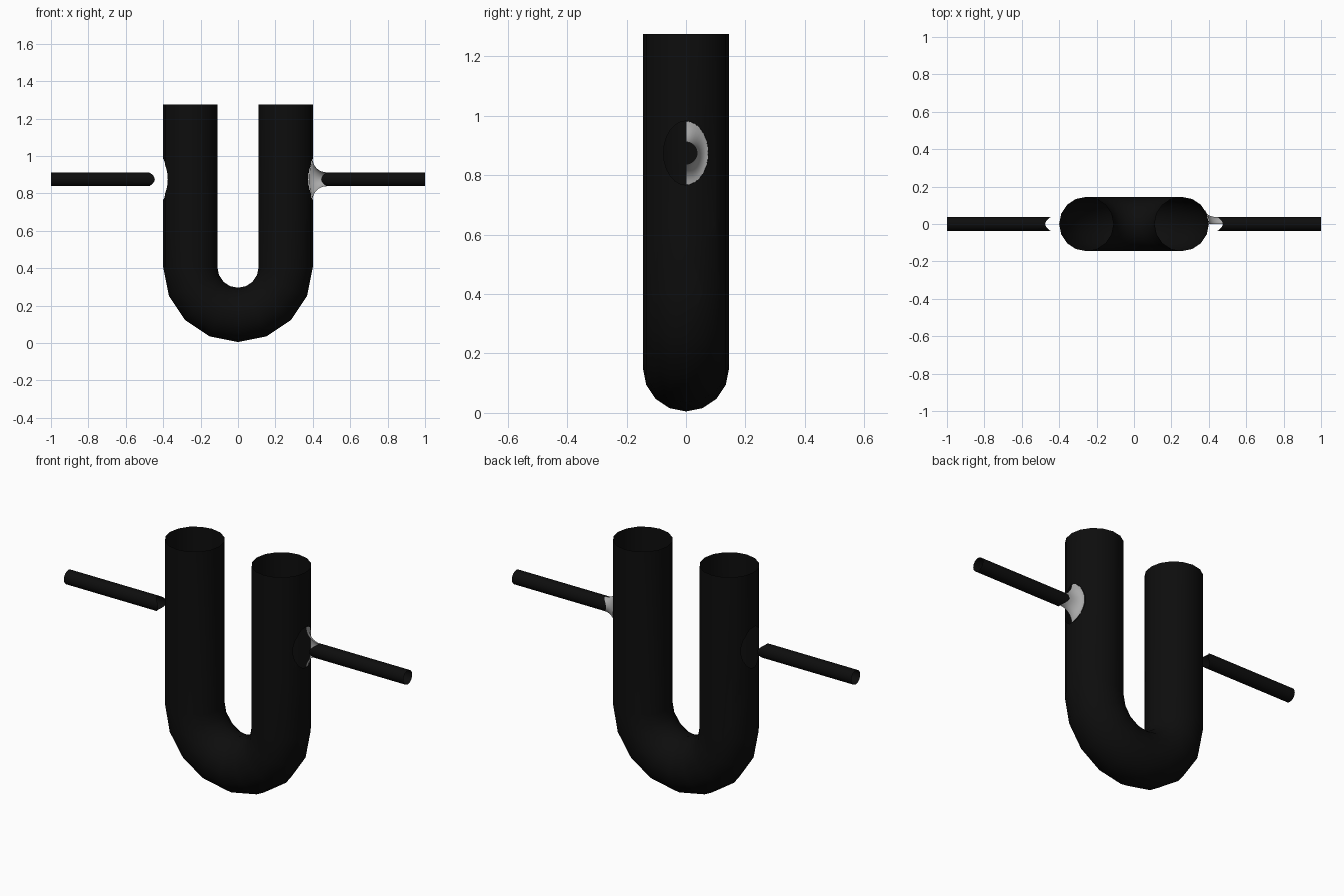
import bpy, bmesh
from math import sin, cos, pi, sqrt
from mathutils import Vector

cube = bpy.data.objects.get("Cube")
if cube:
    bpy.data.objects.remove(cube)

TUBE_R, LEG_X, BEND_Z, TOP_Z = 0.145, 0.255, 0.405, 1.275
PORT_Z, HOLE_Y, HOLE_Z = 0.875, 0.075, 0.107
ROD_R, ROD_X = 0.037, 0.475


def material(name, value):
    m = bpy.data.materials.new(name)
    m.use_nodes = True
    m.diffuse_color = (value, value, value, 1)
    m.node_tree.nodes["Principled BSDF"].inputs["Base Color"].default_value = m.diffuse_color
    return m


black = material("black", 0.004)
grey = material("light grey", 0.4)


def finish(bm, name, mat):
    mesh = bpy.data.meshes.new(name)
    bm.to_mesh(mesh)
    bm.free()
    mesh.materials.append(mat)
    ob = bpy.data.objects.new(name, mesh)
    bpy.context.collection.objects.link(ob)
    bpy.ops.object.select_all(action='DESELECT')
    bpy.context.view_layer.objects.active = ob
    ob.select_set(True)
    bpy.ops.object.shade_smooth_by_angle(angle=pi / 6)
    return ob


def skin(rings, closed):
    """Quad skin over a list of point rings."""
    bm = bmesh.new()
    rows = [[bm.verts.new(p) for p in ring] for ring in rings]
    n = len(rows[0])
    for a, b in zip(rows, rows[1:]):
        for i in range(n if closed else n - 1):
            j = (i + 1) % n
            bm.faces.new((a[i], a[j], b[j], b[i]))
    return bm


# U-shaped tube, open at both tops
def tube_ring(centre, radial):
    return [centre + TUBE_R * (cos(k * pi / 8) * radial + sin(k * pi / 8) * Vector((0, 1, 0)))
            for k in range(16)]


X = Vector((1, 0, 0))
rings = [tube_ring(Vector((LEG_X, 0, TOP_Z)), X)]
for k in range(9):
    radial = Vector((cos(k * pi / 8), 0, -sin(k * pi / 8)))
    rings.append(tube_ring(Vector((0, 0, BEND_Z)) + LEG_X * radial, radial))
rings.append(tube_ring(Vector((-LEG_X, 0, TOP_Z)), -X))
bm = skin(rings, True)
bmesh.ops.recalc_face_normals(bm, faces=bm.faces)

# Oval side ports: trim the outer wall by tangent planes, then remove what is left inside
for side in (1, -1):
    inside = [f for f in bm.faces if f.calc_center_median().x * side > LEG_X
              and f.calc_center_median().z > BEND_Z + 0.1]
    for k in range(24):
        a = (k + 0.5) * pi / 12
        point = Vector((0, HOLE_Y * cos(a), PORT_Z + HOLE_Z * sin(a)))
        normal = Vector((0, cos(a) / HOLE_Y, sin(a) / HOLE_Z)).normalized()
        edges = {e for f in inside for e in f.edges}
        verts = {v for f in inside for v in f.verts}
        cut = bmesh.ops.bisect_plane(bm, geom=inside + list(edges) + list(verts),
                                     plane_co=point, plane_no=normal, dist=1e-6)
        faces = [g for g in cut["geom"] if isinstance(g, bmesh.types.BMFace)]
        inside = [f for f in faces if (f.calc_center_median() - point).dot(normal) < 0]
    bmesh.ops.delete(bm, geom=inside, context='FACES')
finish(bm, "u_tube", black)


# Side rods with a saddle-shaped inner end
def rod_end(a):
    return ROD_X - 0.03 * cos(a) ** 2


for side, name in ((1, "left_rod"), (-1, "right_rod")):
    angles = [k * pi / 12 for k in range(24)]
    rings = [[(side * (1 if outer else rod_end(a)), ROD_R * cos(a), PORT_Z + ROD_R * sin(a))
              for a in angles] for outer in (False, True)]
    bm = skin(rings, True)
    bmesh.ops.recalc_face_normals(bm, faces=bm.faces)
    finish(bm, name, black)

# Half flare joining the left rod to the tube on the back side
rings = []
for s in range(9):
    t = s * pi / 16
    ring = []
    for k in range(17):
        a = -pi / 2 + k * pi / 16
        x0 = LEG_X + sqrt(TUBE_R ** 2 - (HOLE_Y * cos(a)) ** 2)
        x = x0 + (rod_end(a) - x0) * (1 - cos(t))
        y = HOLE_Y + (ROD_R - HOLE_Y) * sin(t)
        z = HOLE_Z + (ROD_R - HOLE_Z) * sin(t)
        ring.append((x, y * cos(a), PORT_Z + z * sin(a)))
    rings.append(ring)
finish(skin(rings, False), "rod_flare", grey)
